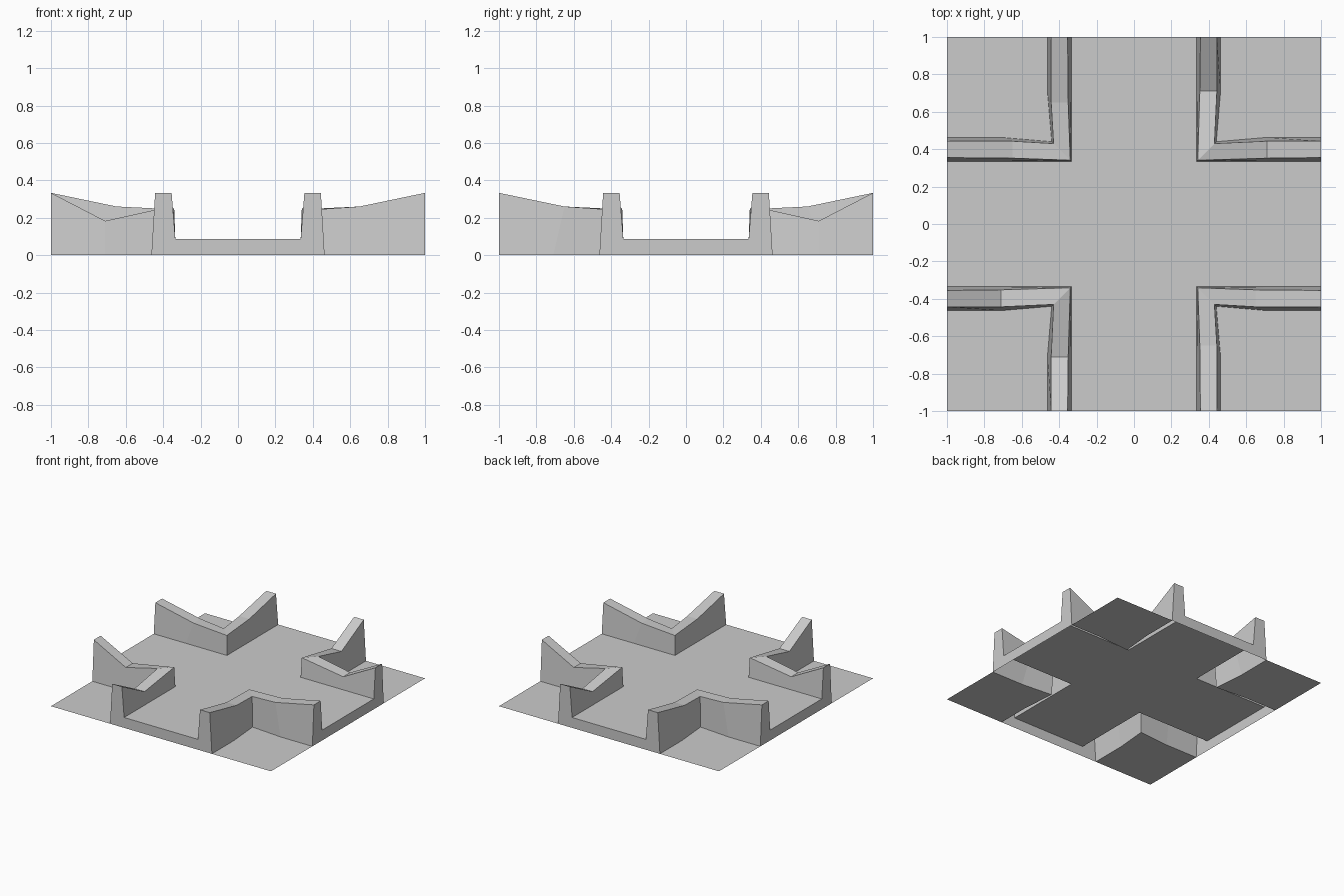
import bpy, bmesh
from mathutils import Vector, Matrix

if "Cube" in bpy.data.objects:
    bpy.data.objects.remove(bpy.data.objects["Cube"])

FLOOR, END = 0.085, 0.333
# wall cross-section offsets: inner base, inner top, outer top, outer base
END_OFF = (0.335, 0.355, 0.443, 0.463)
MID_OFF = (0.335, 0.352, 0.443, 0.463)
CORNER_OFF = (0.335, 0.341, 0.43, 0.44)


def make(name, polys, outward=Vector((0, 0, 1))):
    """Object from polygons, every face turned towards the outward direction."""
    bm = bmesh.new()
    for p in polys:
        f = bm.faces.new([bm.verts.new(c) for c in p])
        f.normal_update()
        if f.normal.dot(outward) < 0:
            f.normal_flip()
    bmesh.ops.remove_doubles(bm, verts=bm.verts, dist=1e-4)
    me = bpy.data.meshes.new(name)
    bm.to_mesh(me)
    bm.free()
    ob = bpy.data.objects.new(name, me)
    bpy.context.collection.objects.link(ob)


def section(offs, base_t, top_t, h):
    """Wall section as (along, across, height) points."""
    ts, zs = (base_t, top_t, top_t, base_t), (FLOOR, h, h, 0)
    return [(t, o, z) for t, o, z in zip(ts, offs, zs)]


for sx, sy, tag in ((1, 1, "back_right"), (-1, 1, "back_left"),
                    (-1, -1, "front_left"), (1, -1, "front_right")):
    # two opposite corners have a sharp dip, the others a gentle slope
    top_t, mid_h = (0.71, 0.183) if sx == sy else (0.65, 0.26)
    corner = [(o, o, z) for o, z in zip(CORNER_OFF, (FLOOR, 0.245, 0.245, 0))]
    stations = [section(END_OFF, 1, 1, END),
                section(MID_OFF, 0.71, top_t, mid_h), corner]
    walls = []
    for swap in (False, True):
        def place(p):
            a, b = (p[1], p[0]) if swap else (p[0], p[1])
            return (sx * a, sy * b, p[2])
        for s, e in zip(stations, stations[1:]):
            for k in range(3):
                walls.append([place(p) for p in (s[k], e[k], e[k + 1], s[k + 1])])
    make(tag + "_wall", walls)

    # ground patch outside the wall, split along its diagonal
    c, o = CORNER_OFF[3], END_OFF[3]
    half = [(c, c), (0.71, o), (1, o), (1, 1)]
    make(tag + "_ground", [[(sx * a, sy * b, 0) for a, b in half],
                           [(sx * b, sy * a, 0) for a, b in half]])

# raised cross-shaped road floor
w = END_OFF[0]
floor = [[(-w, -w, FLOOR), (w, -w, FLOOR), (w, w, FLOOR), (-w, w, FLOOR)]]
arm = [(-w, -w, FLOOR), (w, -w, FLOOR), (w, -1, FLOOR), (-w, -1, FLOOR)]
quarter_turns = [Matrix.Rotation(k * 1.5707963268, 3, 'Z') for k in range(4)]
for r in quarter_turns:
    floor.append([r @ Vector(p) for p in arm])
make("road_floor", floor)

# end skirts closing the four road ends
bi, ti, to, bo = END_OFF
pillar = [(bo, 0), (to, END), (ti, END), (bi, FLOOR), (bi, 0)]
band = [(-bi, 0), (bi, 0), (bi, FLOOR), (-bi, FLOOR)]
shapes = [pillar, [(-x, z) for x, z in pillar], band]
for r, side in zip(quarter_turns, ("front", "right", "back", "left")):
    make(side + "_end_skirt",
         [[r @ Vector((x, -1, z)) for x, z in s] for s in shapes],
         r @ Vector((0, -1, 0)))
